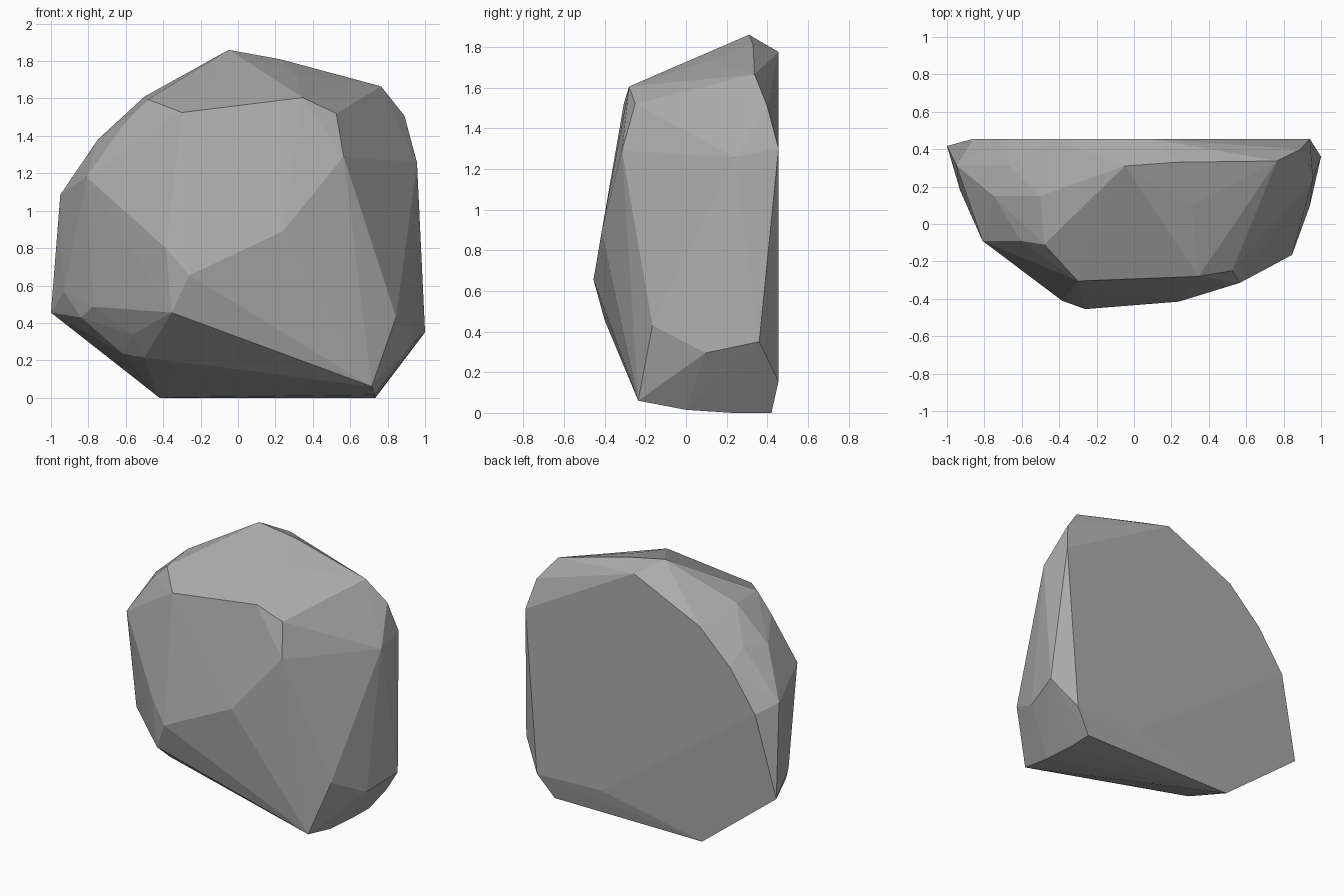
import bpy, bmesh

# Chiselled corners of the boulder, grouped by side
crown = [(-.05, .31, 1.86), (.225, .33, 1.81), (.31, .10, 1.73), (.765, .337, 1.665),
         (.89, .40, 1.508), (-.50, .15, 1.61), (-.67, .315, 1.41), (-.75, .15, 1.38),
         (-.605, -.09, 1.47), (-.48, -.11, 1.595)]
front = [(-.30, -.305, 1.525), (.345, -.28, 1.605), (.525, -.25, 1.52), (.565, -.315, 1.29),
         (.24, -.415, .89), (-.26, -.455, .655), (-.385, -.41, .80), (-.81, -.09, 1.18),
         (-.355, -.40, .455)]
right = [(.957, .24, 1.257), (.845, -.165, .43), (.94, .096, .295), (1, .36, .35)]
left = [(-.95, .315, 1.085), (-1, .417, .455), (-.93, .18, .567), (-.775, -.03, .487),
        (-.84, .08, .43), (-.565, -.12, .337)]
base = [(-.5, -.05, .215), (-.615, .03, .235), (-.335, -.03, .17), (.715, -.235, .06),
        (.73, 0, .015), (.73, .23, 0), (.735, .42, 0), (-.42, .42, 0)]
# Flat back face, outline as (x, z)
back = [(x, .455, z) for x, z in [(.09, 1.775), (-.425, 1.54), (-.665, 1.31), (-.86, 1.03),
                                  (.35, .17), (.85, .155), (.94, 1.3)]]

# Wrap the corners in a convex faceted skin
bm = bmesh.new()
for side in (crown, front, right, left, base, back):
    for p in side:
        bm.verts.new(p)
hull = bmesh.ops.convex_hull(bm, input=bm.verts[:])
loose = [v for v in bm.verts if not v.link_faces]
bmesh.ops.delete(bm, geom=loose, context='VERTS')
bmesh.ops.recalc_face_normals(bm, faces=bm.faces[:])

mesh = bpy.data.meshes.new("boulder")
bm.to_mesh(mesh)
bm.free()

# One grey stone colour
stone = bpy.data.materials.new("grey stone")
stone.diffuse_color = (.42, .42, .42, 1)
mesh.materials.append(stone)
boulder = bpy.data.objects.new("boulder", mesh)
bpy.context.collection.objects.link(boulder)
